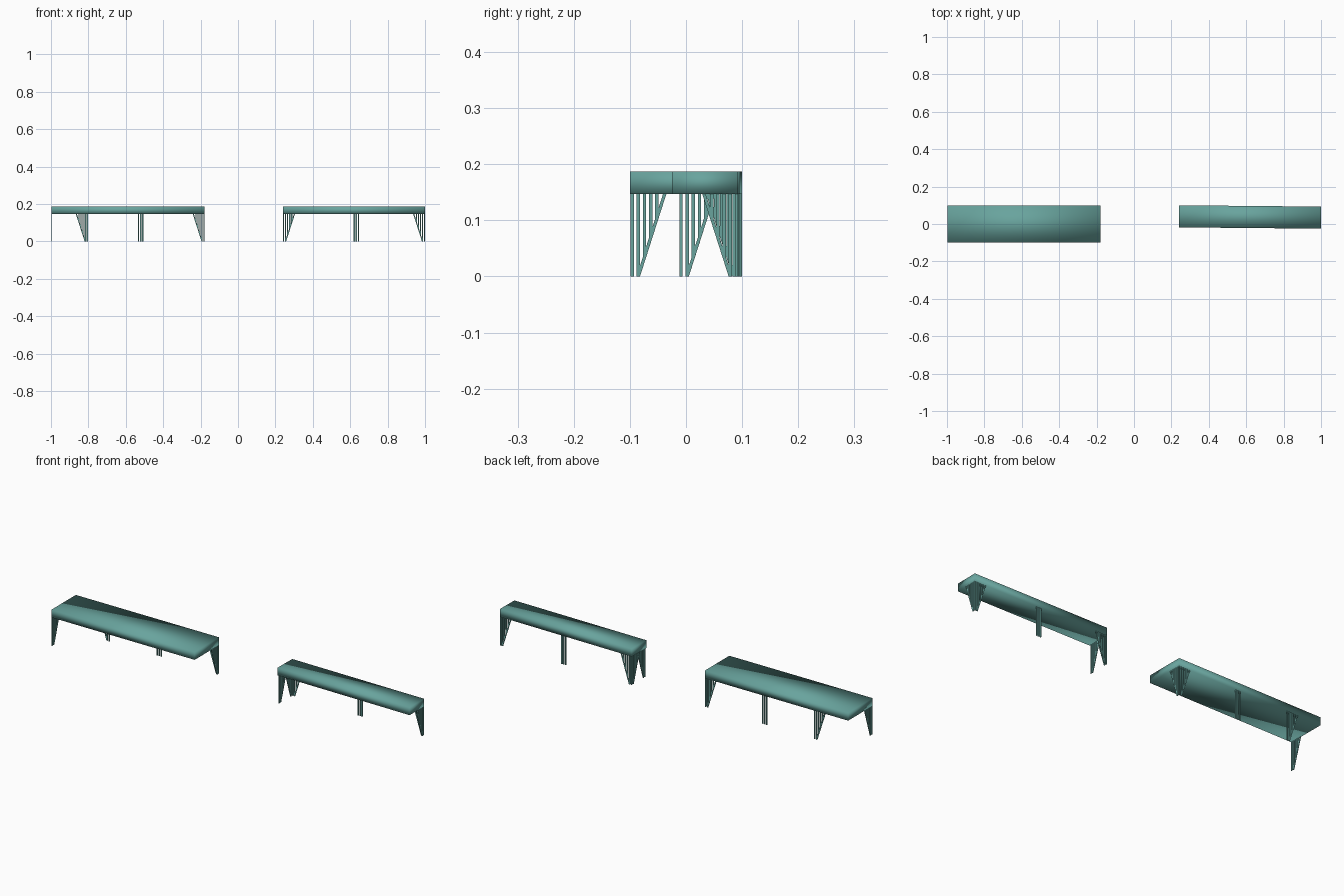
import bpy, bmesh, math
from mathutils import Vector, Matrix

if "Cube" in bpy.data.objects:
    bpy.data.objects.remove(bpy.data.objects["Cube"])

teal = bpy.data.materials.new("soft teal")
teal.diffuse_color = (0.14, 0.37, 0.34, 1)
teal.use_nodes = True
teal.node_tree.nodes["Principled BSDF"].inputs["Base Color"].default_value = teal.diffuse_color

Z0, Z1 = 0.147, 0.187          # underside and top of the slabs
SLAT, PITCH, THICK = 0.006, 0.011, 0.004
FOOT, SPREAD = 0.011, 0.058    # inner edge of the slanted bar at foot and top


def finish(bm, name, matrix, smooth=False):
    bmesh.ops.recalc_face_normals(bm, faces=bm.faces)
    me = bpy.data.meshes.new(name)
    bm.to_mesh(me)
    bm.free()
    me.materials.append(teal)
    for p in me.polygons:
        p.use_smooth = smooth
    ob = bpy.data.objects.new(name, me)
    ob.matrix_world = matrix
    bpy.context.collection.objects.link(ob)


def plate(bm, corner, u, inward, outline):
    """Extrude a (u, z) outline by the slat thickness."""
    c, u, t = Vector((*corner, 0)), Vector((*u, 0)), Vector((*inward, 0)) * THICK
    a = [bm.verts.new(c + u * s + Vector((0, 0, z))) for s, z in outline]
    b = [bm.verts.new(v.co + t) for v in a]
    n = len(a)
    bm.faces.new(a)
    bm.faces.new(b[::-1])
    for i in range(n):
        bm.faces.new((a[i], b[i], b[(i + 1) % n], a[(i + 1) % n]))


def fan_leg(name, corner, u, inward, matrix):
    """Upright slats that shorten along a slanted bar."""
    bm = bmesh.new()
    low = lambda s: max(0, (s - FOOT) / (SPREAD - FOOT) * Z0)
    for k in range(5):
        s = k * PITCH
        plate(bm, corner, u, inward,
              [(s, low(s)), (s + SLAT, low(s + SLAT)), (s + SLAT, Z0), (s, Z0)])
    plate(bm, corner, u, inward, [(FOOT, 0), (FOOT + SLAT, 0),
                                  (SPREAD + SLAT, Z0), (SPREAD, Z0)])
    finish(bm, name, matrix)


def straight_leg(name, centre, inward, matrix):
    bm = bmesh.new()
    for k in (-1, 0, 1):
        s = k * PITCH - SLAT / 2
        plate(bm, centre, (1, 0), inward,
              [(s, 0), (s + SLAT, 0), (s + SLAT, Z0), (s, Z0)])
    finish(bm, name, matrix)


def slab(name, w, d, matrix):
    bm = bmesh.new()
    bmesh.ops.create_cube(bm, size=1, matrix=Matrix.Translation((0, 0, (Z0 + Z1) / 2))
                          @ Matrix.Diagonal((w, d, Z1 - Z0, 1)))
    finish(bm, name, matrix, smooth=True)


X, Y = Vector((1, 0)), Vector((0, 1))

# wide bench on the left
m = Matrix.Translation((-0.588, 0, 0))
w, d = 0.41, 0.1
slab("wide_bench_top", 2 * w, 2 * d, m)
fan_leg("wide_front_left_leg", (-w, -d + 0.001), Y, X, m)
fan_leg("wide_back_left_leg", (-0.215, d), -X, -Y, m)
straight_leg("wide_middle_leg", (0.068, d), -Y, m)
fan_leg("wide_back_right_leg_side", (w, d), -X, -Y, m)
fan_leg("wide_back_right_leg_end", (w, d), -Y, -X, m)

# narrow bench on the right, turned very slightly
m = Matrix.Translation((0.62, 0.0375, 0)) @ Matrix.Rotation(math.radians(-0.53), 4, 'Z')
w, d = 0.38, 0.059
slab("narrow_bench_top", 2 * w, 2 * d, m)
fan_leg("narrow_front_left_leg", (-w, -d + 0.006), Y, X, m)
straight_leg("narrow_middle_leg", (0.012, d), -Y, m)
for side, sx in (("left", -1), ("right", 1)):
    fan_leg(f"narrow_back_{side}_leg_side", (sx * w, d), -sx * X, -Y, m)
    fan_leg(f"narrow_back_{side}_leg_end", (sx * w, d), -Y, -sx * X, m)
